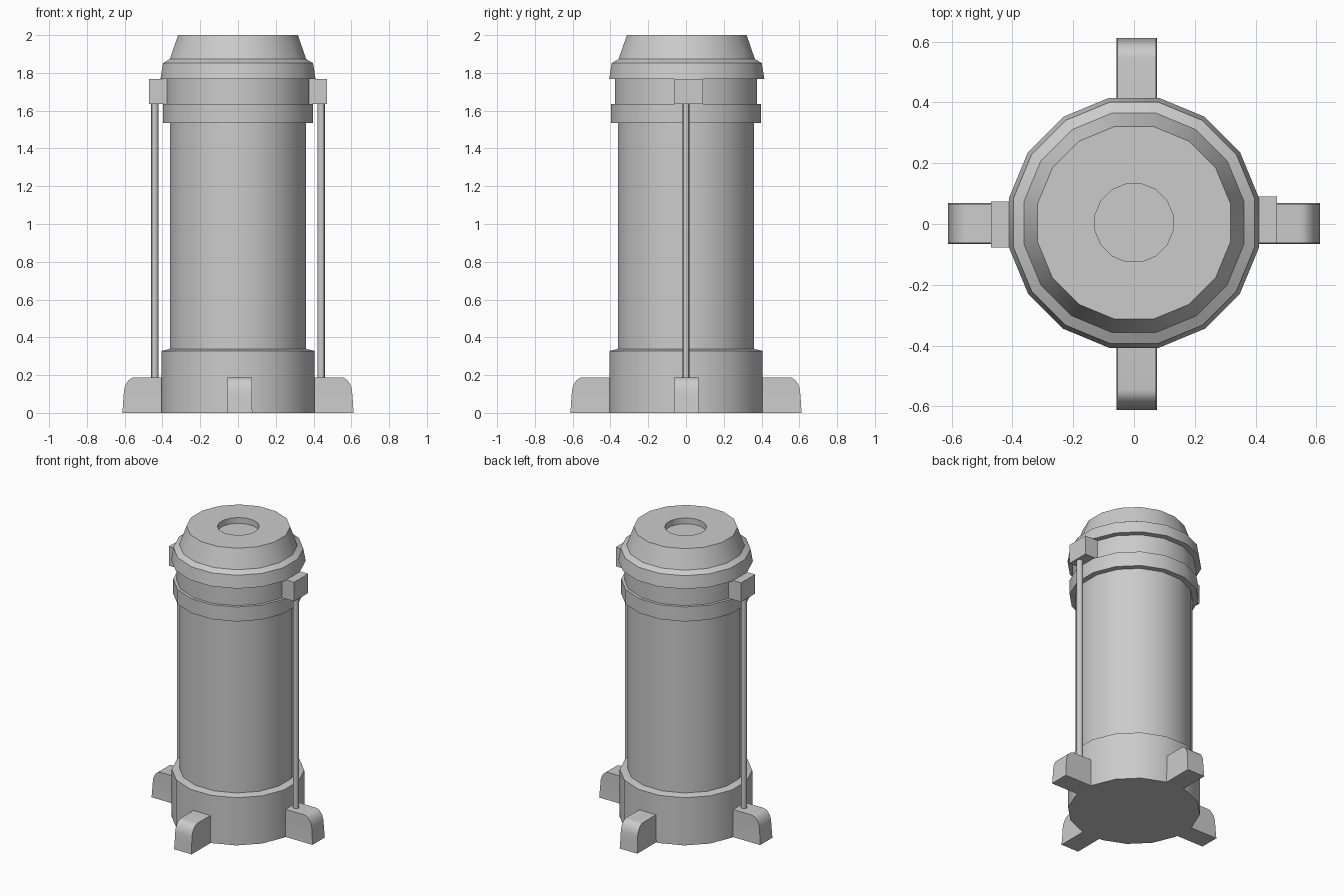
import bpy, bmesh, math
from mathutils import Matrix, Vector

cube = bpy.data.objects.get("Cube")
if cube:
    bpy.data.objects.remove(cube)

SIDES = 16
grey = bpy.data.materials.new("plain_grey")
grey.use_nodes = True
grey.diffuse_color = (0.6, 0.6, 0.6, 1)
grey.node_tree.nodes["Principled BSDF"].inputs["Base Color"].default_value = (0.6, 0.6, 0.6, 1)


def finish(name, bm):
    """Turn a bmesh into a shaded object."""
    bmesh.ops.recalc_face_normals(bm, faces=bm.faces)
    mesh = bpy.data.meshes.new(name)
    bm.to_mesh(mesh)
    bm.free()
    mesh.materials.append(grey)
    obj = bpy.data.objects.new(name, mesh)
    bpy.context.collection.objects.link(obj)
    bpy.ops.object.select_all(action="DESELECT")
    obj.select_set(True)
    bpy.context.view_layer.objects.active = obj
    bpy.ops.object.shade_smooth_by_angle(angle=math.radians(30))
    return obj


def loft(bm, rings):
    """Skin a stack of equal vertex rings and cap both ends."""
    loops = [[bm.verts.new(co) for co in ring] for ring in rings]
    for low, high in zip(loops, loops[1:]):
        for i in range(len(low)):
            j = (i + 1) % len(low)
            bm.faces.new((low[i], low[j], high[j], high[i]))
    bm.faces.new(loops[0])
    bm.faces.new(loops[-1])


def turned(name, profile, centre=(0, 0), sides=SIDES):
    """Lathe a (radius to flat, height) profile with flats on the axes."""
    bm = bmesh.new()
    rings = []
    for r, z in profile:
        r /= math.cos(math.pi / sides)
        angles = [(i + 0.5) * math.tau / sides for i in range(sides)]
        rings.append([(centre[0] + r * math.cos(a), centre[1] + r * math.sin(a), z)
                      for a in angles])
    loft(bm, rings)
    return finish(name, bm)


# Central column
turned("base", [(0.405, 0), (0.405, 0.328), (0.36, 0.339)])
turned("body", [(0.359, 0.3), (0.359, 1.55)])
turned("lower_collar", [(0.396, 1.535), (0.396, 1.635)])
turned("neck", [(0.377, 1.62), (0.377, 1.78)])

# Stepped cap with a shallow round recess
turned("cap", [(0.411, 1.767), (0.397, 1.852), (0.361, 1.873), (0.317, 2.0),
               (0.128, 2.0), (0.128, 1.96)], (0, 0.004))

# Side rods and the blocks that hold them
for side, sx in (("left", 1), ("right", -1)):
    turned(side + "_rod", [(0.019, 0.15), (0.019, 1.66)], (0.441 * sx, 0), 12)
    bm = bmesh.new()
    bmesh.ops.create_cube(bm, size=1)
    bmesh.ops.scale(bm, vec=Vector((0.14, 0.152, 0.132)), verts=bm.verts)
    bmesh.ops.translate(bm, vec=Vector((0.401 * sx, 0.006 + 0.008 * sx, 1.701)), verts=bm.verts)
    finish(side + "_block", bm)

# Four feet with rounded toes
toe = [(0.612, 0, 0.067), (0.607, 0.075, 0.064)]
for k in range(1, 9):
    a = k / 8 * math.pi / 2
    toe.append((0.545 + 0.06 * math.cos(a), 0.1 + 0.088 * math.sin(a), 0.064))
feet = {"left": (0, 0.002), "back": (90, 0.009), "right": (180, 0.002), "front": (270, 0.009)}
for side, (turn, shift) in feet.items():
    bm = bmesh.new()
    loft(bm, [[(0.3, -w, z), (x, -w, z), (x, w, z), (0.3, w, z)] for x, z, w in toe])
    bmesh.ops.rotate(bm, matrix=Matrix.Rotation(math.radians(turn), 3, "Z"), verts=bm.verts)
    offset = (shift, 0, 0) if turn % 180 else (0, shift, 0)
    bmesh.ops.translate(bm, vec=Vector(offset), verts=bm.verts)
    finish(side + "_foot", bm)
